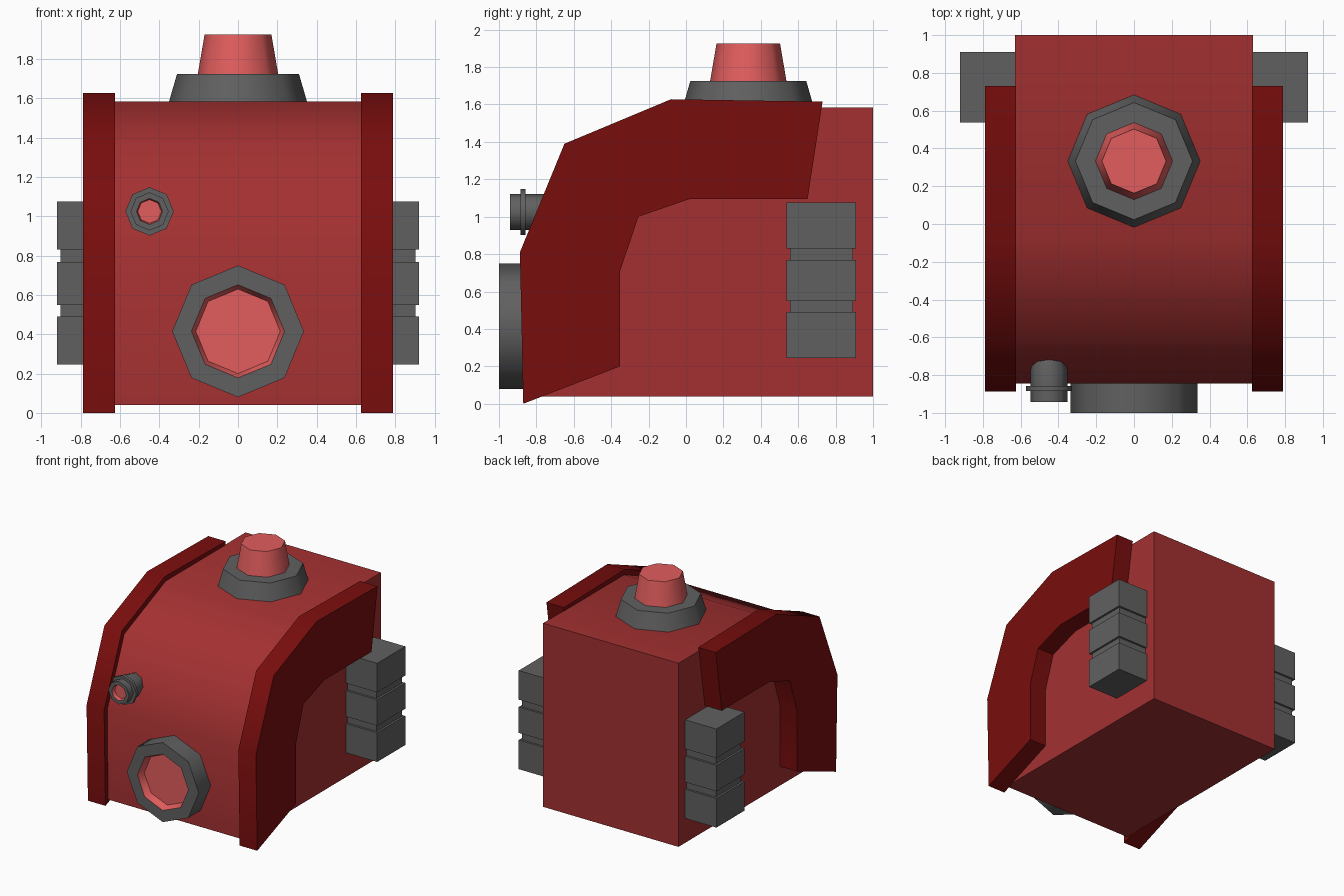
import bpy, bmesh, math
from mathutils import Vector

if "Cube" in bpy.data.objects:
    bpy.data.objects.remove(bpy.data.objects["Cube"])


def material(name, rgb):
    m = bpy.data.materials.new(name)
    m.diffuse_color = (*rgb, 1)
    m.use_nodes = True
    m.node_tree.nodes["Principled BSDF"].inputs["Base Color"].default_value = m.diffuse_color
    return m


BODY = material("body red", (0.37, 0.03, 0.031))
FENDER = material("dark red", (0.19, 0.004, 0.004))
GREY = material("dark grey", (0.118, 0.118, 0.118))
LAMP = material("lamp red", (0.76, 0.11, 0.11))


def finish(name, bm, mats, angle=30, mirror=False):
    bmesh.ops.recalc_face_normals(bm, faces=bm.faces)
    me = bpy.data.meshes.new(name)
    bm.to_mesh(me)
    bm.free()
    ob = bpy.data.objects.new(name, me)
    bpy.context.collection.objects.link(ob)
    for m in mats:
        me.materials.append(m)
    if mirror:
        ob.modifiers.new("mirror", 'MIRROR')
    bpy.ops.object.select_all(action='DESELECT')
    ob.select_set(True)
    bpy.context.view_layer.objects.active = ob
    bpy.ops.object.shade_smooth_by_angle(angle=math.radians(angle))
    return ob


def extrude_profile(name, profile, x0, x1, mat, mirror=False):
    """Side profile of (y, z) points, extruded along x."""
    bm = bmesh.new()
    face = bm.faces.new([bm.verts.new((x0, y, z)) for y, z in profile])
    out = bmesh.ops.extrude_face_region(bm, geom=[face])
    moved = [v for v in out["geom"] if isinstance(v, bmesh.types.BMVert)]
    bmesh.ops.translate(bm, verts=moved, vec=(x1 - x0, 0, 0))
    bmesh.ops.triangulate(bm, faces=[f for f in bm.faces if len(f.verts) > 4])
    return finish(name, bm, [mat], 50, mirror)


def lathe(name, centre, profile, mats, forward=False, lit_from=99):
    """Eight-sided lathe of (radius, height); bands from lit_from on use mats[1]."""
    bm = bmesh.new()
    rings = []
    for r, h in profile:
        ring = []
        for i in range(8):
            a = i * math.pi / 4
            u, v = r * math.cos(a), r * math.sin(a)
            p = Vector((u, -h, v)) if forward else Vector((u, v, h))
            ring.append(bm.verts.new(p + Vector(centre)))
        rings.append(ring)
    bm.faces.new(rings[0])
    for k in range(len(rings) - 1):
        for i in range(8):
            j = (i + 1) % 8
            f = bm.faces.new((rings[k][i], rings[k][j], rings[k + 1][j], rings[k + 1][i]))
            f.material_index = int(k >= lit_from)
    cap = bm.faces.new(rings[-1])
    cap.material_index = int(len(rings) - 1 >= lit_from)
    return finish(name, bm, mats, 50)


# Main body with rounded front shoulder
extrude_profile("body", [(-0.835, 0.04), (-0.845, 0.80), (-0.62, 1.35), (-0.07, 1.585),
                         (1.0, 1.585), (1.0, 0.04)], -0.63, 0.63, BODY)

# Curved side fenders
extrude_profile("side_fenders", [(-0.87, 0.0), (-0.888, 0.81), (-0.65, 1.39), (-0.08, 1.628),
                                 (0.73, 1.615), (0.65, 1.095), (0.02, 1.095), (-0.255, 1.0),
                                 (-0.352, 0.71), (-0.352, 0.20)], 0.625, 0.788, FENDER, True)

# Stacked side vents with narrower necks
bm = bmesh.new()
for z0, z1, inset in [(0.245, 0.49, 0), (0.49, 0.55, 0.018), (0.55, 0.768, 0),
                      (0.768, 0.83, 0.018), (0.83, 1.075, 0)]:
    made = bmesh.ops.create_cube(bm, size=1)["verts"]
    for v in made:
        v.co.x = 0.92 - inset if v.co.x > 0 else 0.60
        v.co.y = 0.91 - inset if v.co.y > 0 else 0.537 + inset
        v.co.z = z1 if v.co.z > 0 else z0
finish("side_vents", bm, [GREY], mirror=True)

# Roof beacon
lathe("beacon_base", (0, 0.333, 0), [(0.355, 1.57), (0.31, 1.725)], [GREY])
lathe("beacon_lamp", (0, 0.333, 0), [(0.205, 1.72), (0.17, 1.925)], [LAMP])

# Large front headlight with recessed lens
lathe("headlight", (0, 0, 0.415), [(0.335, 0.80), (0.335, 1.0), (0.237, 1.0), (0.215, 0.94)],
      [GREY, LAMP], True, 2)

# Small front marker lamp with flange
lathe("marker_lamp", (-0.45, 0, 1.025),
      [(0.083, 0.71), (0.097, 0.77), (0.097, 0.858), (0.123, 0.858), (0.123, 0.885),
       (0.097, 0.885), (0.097, 0.942), (0.066, 0.942), (0.06, 0.91)],
      [GREY, LAMP], True, 7)
